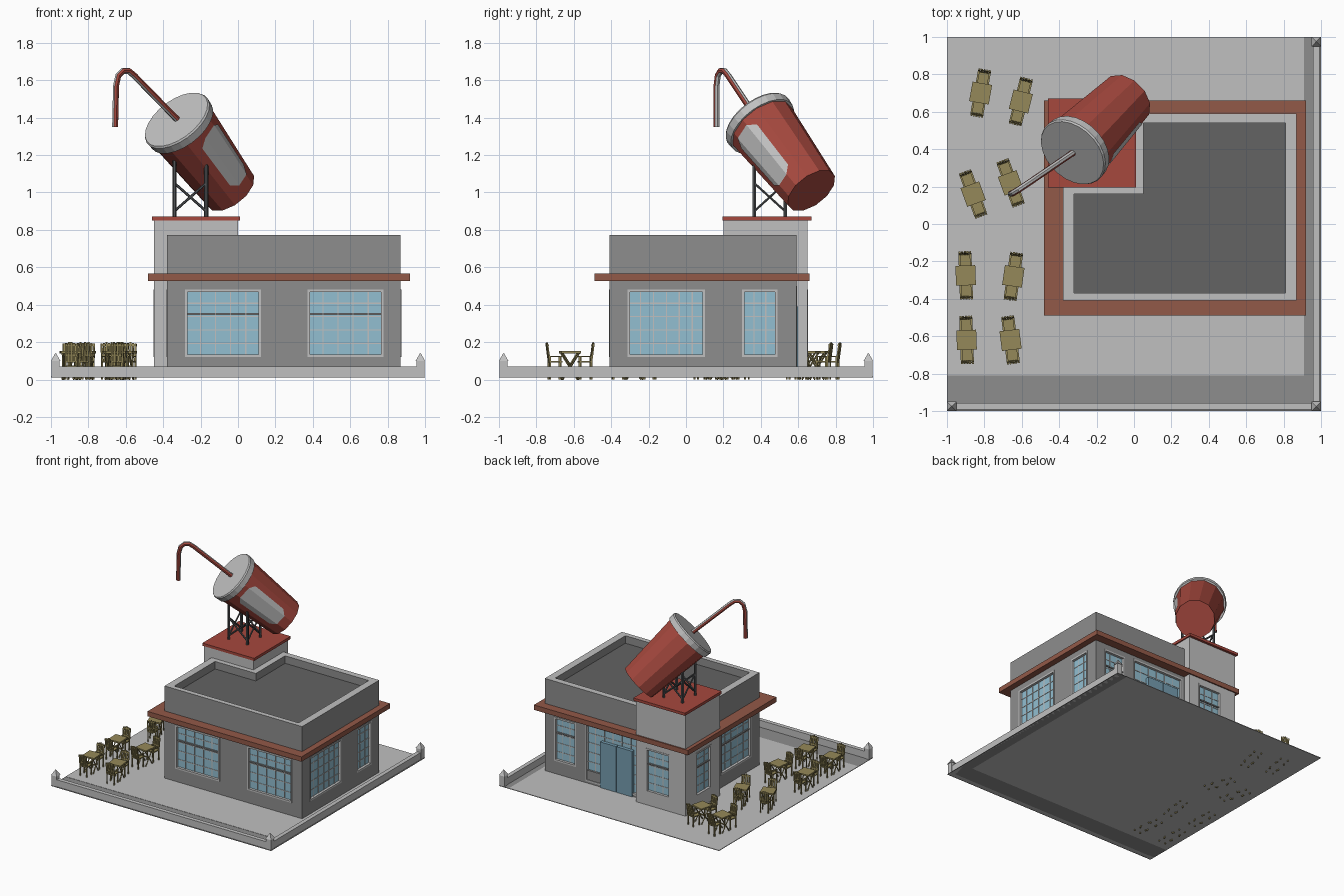
import bpy, bmesh, math
from mathutils import Vector, Matrix

if "Cube" in bpy.data.objects:
    bpy.data.objects.remove(bpy.data.objects["Cube"])

def mat(name, r, g, b):
    m = bpy.data.materials.new(name)
    m.diffuse_color = (r, g, b, 1)
    m.use_nodes = True
    m.node_tree.nodes["Principled BSDF"].inputs["Base Color"].default_value = m.diffuse_color
    return m

LIGHT = mat("light_grey", .53, .53, .53)
WALL = mat("wall_grey", .27, .27, .27)
ROOF = mat("roof_grey", .125, .125, .125)
STEEL = mat("dark_steel", .08, .085, .09)
RED = mat("cup_red", .38, .065, .048)
BROWN = mat("ledge_brown", .29, .10, .065)
GLASS = mat("glass_blue", .29, .52, .64)
DOOR = mat("door_blue", .18, .34, .44)
WOOD = mat("olive_wood", .30, .25, .10)
G = 0.013  # ground level

def make(name, bm, mats):
    bmesh.ops.recalc_face_normals(bm, faces=bm.faces)
    me = bpy.data.meshes.new(name)
    bm.to_mesh(me)
    bm.free()
    for m in mats:
        me.materials.append(m)
    ob = bpy.data.objects.new(name, me)
    bpy.context.collection.objects.link(ob)
    return ob

def add_box(bm, lo, hi, mi=0, M=Matrix(), top=None):
    lo, hi = Vector(lo), Vector(hi)
    s = Matrix.Diagonal((*(hi - lo), 1))
    vs = bmesh.ops.create_cube(bm, size=1, matrix=M @ Matrix.Translation((lo + hi) / 2) @ s)["verts"]
    for f in {f for v in vs for f in v.link_faces}:
        f.normal_update()
        f.material_index = top if top is not None and f.normal.z > .9 else mi

def box(name, lo, hi, *mats):
    bm = bmesh.new()
    add_box(bm, lo, hi, 0, top=1 if len(mats) > 1 else None)
    return make(name, bm, mats)

def bridge(bm, rings, mi=lambda i, k: k % 1):
    """Skin a list of equal closed rings and cap both ends."""
    rv = [[bm.verts.new(p) for p in r] for r in rings]
    n = len(rv[0])
    for i in range(len(rv) - 1):
        for k in range(n):
            f = bm.faces.new((rv[i][k], rv[i][(k + 1) % n], rv[i + 1][(k + 1) % n], rv[i + 1][k]))
            f.material_index = mi(i, k)
    bm.faces.new(rv[0])
    bm.faces.new(rv[-1])

def add_tube(bm, pts, r, n=6, mi=lambda i, k: 0):
    pts = [Vector(p) for p in pts]
    prev, q, rings = Vector((0, 0, 1)), Matrix.Identity(3).to_quaternion(), []
    for i, p in enumerate(pts):
        t = (pts[min(i + 1, len(pts) - 1)] - pts[max(i - 1, 0)]).normalized()
        q = prev.rotation_difference(t) @ q
        prev = t
        rings.append([p + q @ Vector((r * math.cos(math.tau * k / n), r * math.sin(math.tau * k / n), 0))
                      for k in range(n)])
    bridge(bm, rings, mi)

# Ground: pale plaza with darker strips at front and right
box("plaza", (-1, -.81, .01), (.91, 1, .015), LIGHT)
box("front_strip", (-1, -1, .01), (1, -.81, G), WALL)
box("right_strip", (.91, -.81, .01), (1, 1, G), WALL)

# Low boundary walls and corner posts with pyramid caps
box("front_low_wall", (-.96, -.992, .01), (.96, -.958, .07), LIGHT)
box("right_low_wall", (.958, -.96, .01), (.992, .96, .07), LIGHT)
for i, (x, y) in enumerate([(-.975, -.975), (.975, -.975), (.975, .975)]):
    bm = bmesh.new()
    add_box(bm, (x - .021, y - .021, .01), (x + .021, y + .021, .1))
    bmesh.ops.create_cone(bm, cap_ends=True, segments=4, radius1=.036, radius2=0, depth=.045,
                          matrix=Matrix.Translation((x, y, .1215)) @ Matrix.Rotation(math.pi / 4, 4, 'Z'))
    make(f"corner_post_{i}", bm, [LIGHT])

# Main building, corner tower and ledge
body = box("main_walls", (-.38, -.41, G), (.87, .59, .71), WALL, ROOF)
tower = box("tower", (-.45, .2, G), (0, .65, .85), LIGHT)
box("tower_cap", (-.46, .195, .85), (.01, .67, .872), RED)
box("ledge", (-.48, -.49, .527), (.92, .66, .567), BROWN)
bm = bmesh.new()
for x0, x1, y0, y1 in [(-.38, .87, -.41, -.37), (-.38, -.32, -.37, .16), (.81, .87, -.37, .54),
                       (.05, .87, .54, .59), (-.38, .05, .16, .59)]:
    add_box(bm, (x0, y0, .7), (x1, y1, .772), 0, top=1)
make("parapet", bm, [WALL, LIGHT])

# Windows: recesses cut in the walls, with frame, glass and glazing bars
cut = {"main": bmesh.new(), "tower": bmesh.new()}
D = .03

def window(name, wall, angle, face, c, w, z0=.12, z1=.48, bar=True):
    """face: distance of wall from the origin, c: centre along the wall, to its right."""
    M = Matrix.Rotation(math.radians(angle), 4, 'Z') @ Matrix.Translation((c, -face, 0))
    h = w / 2
    add_box(cut[wall], (-h, -.02, z0), (h, D, z1), 0, M)
    bm = bmesh.new()
    fr = .013
    add_box(bm, (-h, D - .012, z0), (h, D + .002, z1), 0, M)
    for s in (-1, 1):
        add_box(bm, (s * (h - fr / 2) - fr / 2, -.003, z0), (s * (h - fr / 2) + fr / 2, D, z1), 1, M)
    for z in (z0, z1 - fr):
        add_box(bm, (-h + fr, -.003, z), (h - fr, D, z + fr), 1, M)
    cols, rows = max(2, round(w / .075)), max(2, round((z1 - z0) / .075))
    for i in range(1, cols):
        u = -h + w * i / cols
        add_box(bm, (u - .003, D - .016, z0), (u + .003, D - .012, z1), 1, M)
    for i in range(1, rows):
        z = z0 + (z1 - z0) * i / rows
        add_box(bm, (-h, D - .015, z - .003), (h, D - .012, z + .003), 1, M)
    if bar:
        add_box(bm, (-h + fr, D - .022, .346), (h - fr, D - .012, .356), 2, M)
    make(name, bm, [GLASS, LIGHT, WALL])

window("front_window_left", "main", 0, .41, -.08, .405)
window("front_window_right", "main", 0, .41, .575, .405)
window("right_window_wide", "main", 90, .87, -.105, .415, bar=False)
window("right_window_narrow", "main", 90, .87, .395, .19, bar=False)
window("left_window", "main", -90, .38, .105, .4)
window("back_window", "main", 180, .59, -.685, .2)
window("tower_back_window", "tower", 180, .65, .2, .22)
window("tower_left_window", "tower", -90, .45, -.415, .2)
window("shopfront", "main", 180, .59, -.26, .48, .03, .5, bar=False)
box("shopfront_sill", (.37, .565, G), (.49, .588, .12), WALL)
for ob, key in ((body, "main"), (tower, "tower")):
    c = make(key + "_window_cutter", cut[key], [ob.data.materials[0]])
    c.hide_render = True
    c.hide_set(True)
    md = ob.modifiers.new("recesses", 'BOOLEAN')
    md.object, md.operation, md.solver = c, 'DIFFERENCE', 'EXACT'

# Entrance double doors
for i, x in enumerate((.07, .218)):
    box(f"door_{i}", (x, .565, G), (x + .142, .6, .39), DOOR)

# Giant tilted cup: local z runs from base to lid, local x points at the label
B, L = Vector((-.04, .67, 1.01)), Vector((-.33, .38, 1.39))
n = (L - B).normalized()
e1 = Vector((1, -1, 0)).normalized()
C = Matrix.Translation(B) @ Matrix((e1, n.cross(e1), n)).transposed().to_4x4()
H = (L - B).length

def lathe(name, profile, m, sides=12):
    bm = bmesh.new()
    bridge(bm, [[C @ Vector((r * math.cos(a), r * math.sin(a), z))
                 for a in [math.tau * (k + .5) / sides for k in range(sides)]] for r, z in profile])
    return make(name, bm, [m])

lathe("cup", [(.15, 0), (.19, H - .04)], RED)
lathe("cup_lid", [(.198, H - .055), (.202, H - .01), (.196, H)], LIGHT, 24)

# Label plate wrapped over three facets of the cup
bm = bmesh.new()
cols = []
for deg, t0, t1 in [(-29, .22, .76), (-15, .15, .83), (15, .15, .83), (29, .22, .76)]:
    a = math.radians(deg)
    cols.append([])
    for t in (t0, t1):
        k = 1 if abs(deg) == 15 else math.cos(math.radians(15))
        r = (.15 + .04 * t * H / (H - .04)) * k + .004
        cols[-1].append(bm.verts.new(C @ Vector((r * math.cos(a), r * math.sin(a), t * H))))
for p, q in zip(cols, cols[1:]):
    bm.faces.new((p[0], q[0], q[1], p[1]))
make("cup_label", bm, [LIGHT])

# Bent straw with lengthwise stripes
bm = bmesh.new()
add_tube(bm, [(-.32, .385, 1.385), (-.555, .225, 1.625), (-.585, .205, 1.65), (-.615, .185, 1.65),
              (-.64, .17, 1.625), (-.652, .163, 1.57), (-.657, .163, 1.35)], .017, 8, lambda i, k: k // 2 % 2)
make("straw", bm, [LIGHT, RED])

# Steel stand: four posts and crossed braces
P = [(-.34, .365), (-.17, .365), (-.17, .53), (-.34, .53)]
bm = bmesh.new()
for (x, y), top in zip(P, (1.17, 1.15, .99, 1.15)):
    add_tube(bm, [(x, y, .87), (x, y, top)], .011)
for i in range(4):
    a, b = P[i], P[(i + 1) % 4]
    add_tube(bm, [(*a, .9), (*b, 1.05)], .007)
    add_tube(bm, [(*b, .9), (*a, 1.05)], .007)
make("cup_stand", bm, [STEEL])

# Terrace set: table with crossed legs and two slatted chairs, mirrored by rotation
bm = bmesh.new()
add_box(bm, (-.053, -.053, .14), (.053, .053, .152))
for x in (-.036, .036):
    for s in (-1, 1):
        add_tube(bm, [(x, -.045 * s, 0), (x, .045 * s, .142)], .005, 4)
add_box(bm, (-.036, -.004, .068), (.036, .004, .076))
for turn in (0, math.pi):
    R = Matrix.Rotation(turn, 4, 'Z')
    add_box(bm, (-.033, .045, .092), (.033, .115, .1), 0, R)
    for x in (-.03, .03):
        add_box(bm, (x - .004, .05, 0), (x + .004, .058, .125), 0, R)
        add_box(bm, (x - .004, .108, 0), (x + .004, .116, .12), 0, R)
        add_box(bm, (x - .005, .048, .12), (x + .005, .118, .127), 0, R)
    for k in range(-2, 3):
        lean = Matrix.Translation((0, .112, .095)) @ Matrix.Rotation(-.13, 4, 'X')
        add_box(bm, (k * .0145 - .005, -.003, 0), (k * .0145 + .005, .004, .105 - .004 * abs(k)), 0, R @ lean)
    for z in (.03, .085):
        add_box(bm, (-.033, -.005, z), (.033, .0, z + .009), 0, R @ lean)
first = make("terrace_set_0", bm, [WOOD])
sets = [(-.82, .7, -10), (-.605, .655, -14), (-.86, .16, 20), (-.66, .22, 20),
        (-.9, -.275, 2), (-.645, -.28, -8), (-.895, -.62, 2), (-.66, -.62, 7)]
for i, (x, y, deg) in enumerate(sets):
    ob = first if i == 0 else bpy.data.objects.new(f"terrace_set_{i}", first.data)
    if i:
        bpy.context.collection.objects.link(ob)
    ob.location = (x, y, 0)
    ob.rotation_euler.z = math.radians(deg)
